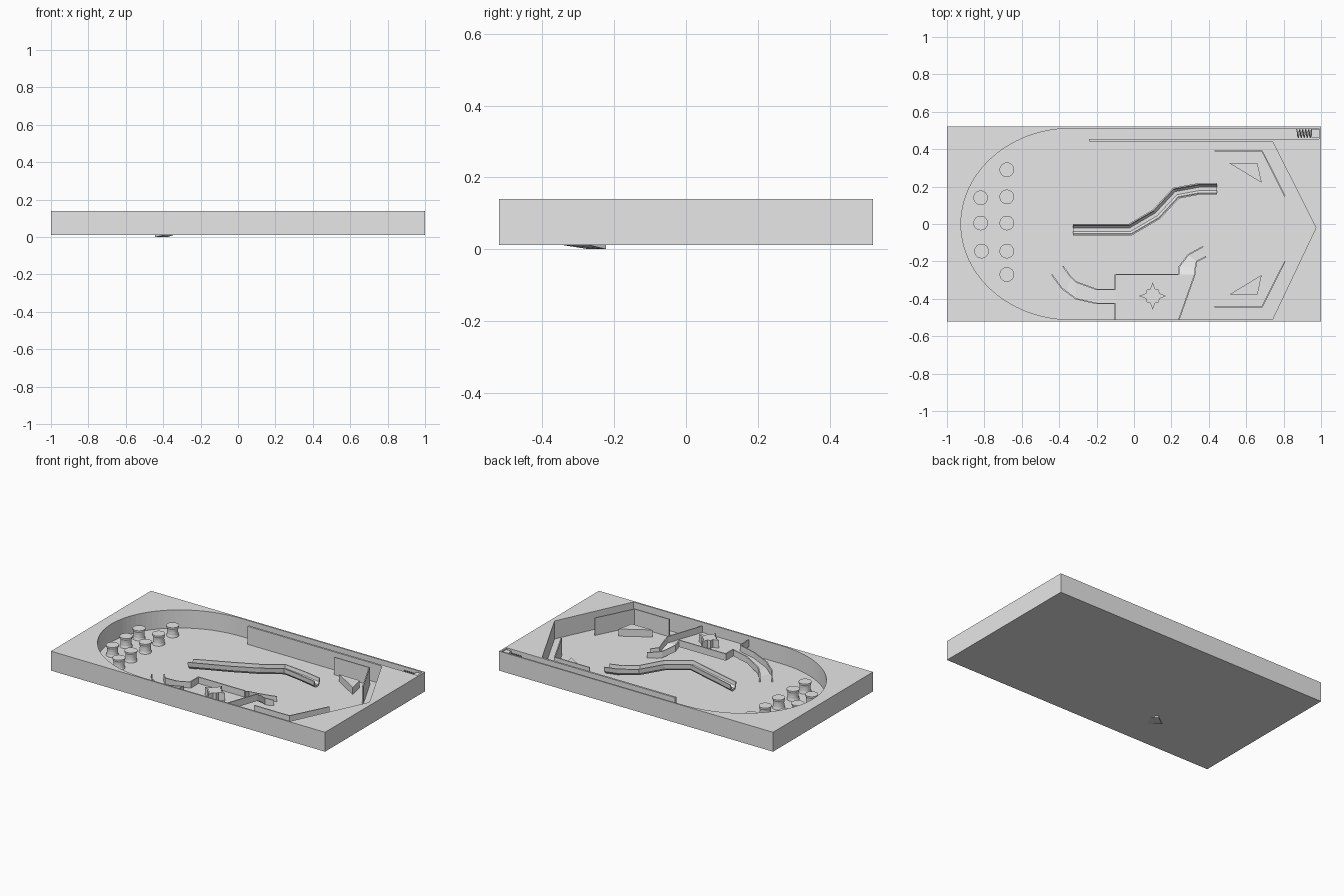
import bpy, bmesh, math
from mathutils import Vector

if "Cube" in bpy.data.objects:
    bpy.data.objects.remove(bpy.data.objects["Cube"])

grey = bpy.data.materials.new("plain_grey")
grey.diffuse_color = (0.8, 0.8, 0.8, 1)
grey.use_nodes = True
grey.node_tree.nodes["Principled BSDF"].inputs["Base Color"].default_value = grey.diffuse_color
FLOOR, TOP = 0.02, 0.139
MID_Y = -0.026          # mirror line of the lower playfield


def finish(name, bm):
    bmesh.ops.recalc_face_normals(bm, faces=bm.faces)
    me = bpy.data.meshes.new(name)
    bm.to_mesh(me)
    bm.free()
    me.materials.append(grey)
    ob = bpy.data.objects.new(name, me)
    bpy.context.collection.objects.link(ob)
    return ob


def prism(name, pts, z0, z1):
    bm = bmesh.new()
    face = bm.faces.new([bm.verts.new((x, y, z0)) for x, y in pts])
    ext = bmesh.ops.extrude_face_region(bm, geom=[face], use_keep_orig=True)
    for v in ext["geom"]:
        if isinstance(v, bmesh.types.BMVert):
            v.co.z = z1
    return finish(name, bm)


def box(name, x0, x1, y0, y1, z0, z1):
    return prism(name, [(x0, y0), (x1, y0), (x1, y1), (x0, y1)], z0, z1)


def loft(name, rings):
    """Join closed rings of 3D points and cap both ends."""
    bm = bmesh.new()
    vs = [[bm.verts.new(p) for p in r] for r in rings]
    n = len(vs[0])
    for a, b in zip(vs, vs[1:]):
        for i in range(n):
            j = (i + 1) % n
            bm.faces.new((a[i], a[j], b[j], b[i]))
    bm.faces.new(vs[0])
    bm.faces.new(vs[-1])
    return finish(name, bm)


def sweep(name, path, section):
    """Sweep a (side, up) section along a path with mitred corners."""
    P = [Vector(p) for p in path]
    rings = []
    for i, p in enumerate(P):
        d0 = (p - P[i - 1]).xy.normalized() if i else (P[1] - p).xy.normalized()
        d1 = (P[i + 1] - p).xy.normalized() if i < len(P) - 1 else d0
        t = (d0 + d1).normalized()
        m = 1 / max(0.5, t.dot(d0))
        rings.append([(p.x - t.y * s * m, p.y + t.x * s * m, p.z + u)
                      for s, u in section])
    return loft(name, rings)


def wall(name, path, height, thick=0.007):
    h = thick / 2
    return sweep(name, path, [(-h, 0), (h, 0), (h, height), (-h, height)])


def sheet(name, left, right, zs, t=0.003):
    """Thin ramp surface between two edges."""
    return loft(name, [[(*a, z), (*b, z), (*b, z + t), (*a, z + t)]
                       for a, b, z in zip(left, right, zs)])


# Cabinet: solid box with the playfield and ball lane cut out
cabinet = box("cabinet", -1, 1, -0.521, 0.521, 0.011, TOP)
outline = [(0.74, -0.511), (0.973, -0.02), (0.74, 0.442), (-0.24, 0.442),
           (-0.24, 0.455), (0.988, 0.455), (0.988, 0.511)]
for i in range(49):
    a = math.pi / 2 + math.pi * i / 48
    outline.append((-0.335 + 0.59 * math.cos(a), 0.511 * math.sin(a)))
cutter = prism("playfield_cutter", outline, FLOOR, 0.3)
cutter.hide_render = True
mod = cabinet.modifiers.new("cut", "BOOLEAN")
mod.object = cutter
mod.operation = "DIFFERENCE"
mod.solver = "EXACT"
bpy.context.view_layer.objects.active = cabinet
bpy.ops.object.modifier_apply(modifier="cut")
bpy.data.objects.remove(cutter)

# Bumper posts, slightly waisted
posts = [(-0.68, 0.29), (-0.68, 0.145), (-0.68, 0.005), (-0.68, -0.145),
         (-0.68, -0.27), (-0.82, 0.14), (-0.82, 0.005), (-0.815, -0.145)]
for x, y in posts:
    rings = []
    for r, z in [(0.039, FLOOR - 0.004), (0.034, 0.035), (0.033, 0.055),
                 (0.034, 0.07), (0.039, 0.08), (0.039, 0.087)]:
        rings.append([(x + r * math.cos(k * math.pi / 12),
                       y + r * math.sin(k * math.pi / 12), z) for k in range(24)])
    loft("bumper_post", rings)

# Central raised trough, arching over the playfield
trough = [(-0.325, -0.03, 0.07), (-0.02, -0.03, 0.128), (0.12, 0.052, 0.122),
          (0.225, 0.165, 0.105), (0.35, 0.188, 0.08), (0.445, 0.188, 0.067)]
half = [(0.031, 0), (0.028, -0.03), (0.012, -0.047)]
inner = [(0.009, -0.036), (0.021, -0.023), (0.024, 0)]
section = (half + [(-s, u) for s, u in reversed(half)]
           + [(-s, u) for s, u in reversed(inner)] + inner)
sweep("ball_trough", trough, section)

# Raised side platform with its rails and ramps
DECK = 0.07
prism("platform_deck", [(-0.1, -0.51), (0.24, -0.51), (0.325, -0.27), (-0.1, -0.27)],
      DECK, DECK + 0.003)
up = [(-0.38, -0.225), (-0.345, -0.275), (-0.31, -0.31), (-0.2, -0.35), (-0.1, -0.35)]
low = [(-0.44, -0.27), (-0.385, -0.345), (-0.31, -0.4), (-0.2, -0.425), (-0.1, -0.425)]
zs = [0.0, 0.012, 0.025, 0.05, DECK]
sheet("entry_ramp", up, low, zs)
wall("entry_rail_upper", [(*p, z) for p, z in zip(up, zs)], 0.042)
wall("entry_rail_lower", [(*p, z) for p, z in zip(low, zs)], 0.042)
for y0, y1 in [(-0.35, -0.27), (-0.511, -0.425)]:
    wall("platform_end_wall", [(-0.1, y0, DECK), (-0.1, y1, DECK)], 0.045)
wall("platform_back_wall", [(-0.1, -0.27, DECK), (0.24, -0.27, DECK)], 0.045)
wall("platform_side_wall", [(0.24, -0.511, DECK), (0.325, -0.27, DECK)], 0.045)

ex_l = [(0.24, -0.27), (0.24, -0.23), (0.29, -0.165), (0.37, -0.12)]
ex_r = [(0.325, -0.27), (0.328, -0.235), (0.335, -0.2), (0.385, -0.175)]
ez = [DECK, 0.053, 0.024, 0.012]
sheet("exit_ramp", ex_l, ex_r, ez)
wall("exit_rail_left", [(*p, z) for p, z in zip(ex_l, ez)], 0.042)
wall("exit_rail_right", [(*p, z) for p, z in zip(ex_r, ez)], 0.042)

# Four-pointed star target on the platform
star = []
for q in range(4):
    c, s = math.cos(q * math.pi / 2), math.sin(q * math.pi / 2)
    for x, y in [(0.073, 0), (0.036, 0.014), (0.033, 0.033), (0.014, 0.036)]:
        star.append((0.1 + c * x - s * y, -0.385 + s * x + c * y))
prism("star_target", star, DECK, 0.125)

# Mirrored guide walls and kicker wedges at the drain end
for side in (1, -1):
    def my(y):
        return MID_Y + side * (y - MID_Y)
    wall("guide_wall", [(0.43, my(0.39), FLOOR - 0.005), (0.685, my(0.39), FLOOR - 0.005),
                        (0.807, my(0.148), FLOOR - 0.005)], 0.12)
    prism("kicker_wedge", [(0.51, my(0.325)), (0.66, my(0.325)), (0.683, my(0.22))],
          FLOOR - 0.004, 0.067)

# Plunger spring and its plate in the launch lane
turns, steps = 5, 16
spring = bpy.data.curves.new("plunger_spring", "CURVE")
spring.dimensions = "3D"
spring.bevel_depth = 0.003
spring.bevel_resolution = 1
line = spring.splines.new("POLY")
line.points.add(turns * steps)
for i, p in enumerate(line.points):
    a = 2 * math.pi * i / steps
    p.co = (0.87 + 0.08 * i / (turns * steps), 0.484 + 0.021 * math.cos(a),
            0.105 + 0.021 * math.sin(a), 1)
spring.materials.append(grey)
bpy.context.collection.objects.link(bpy.data.objects.new("plunger_spring", spring))
box("plunger_plate", 0.95, 0.988, 0.462, 0.506, 0.08, 0.13)
